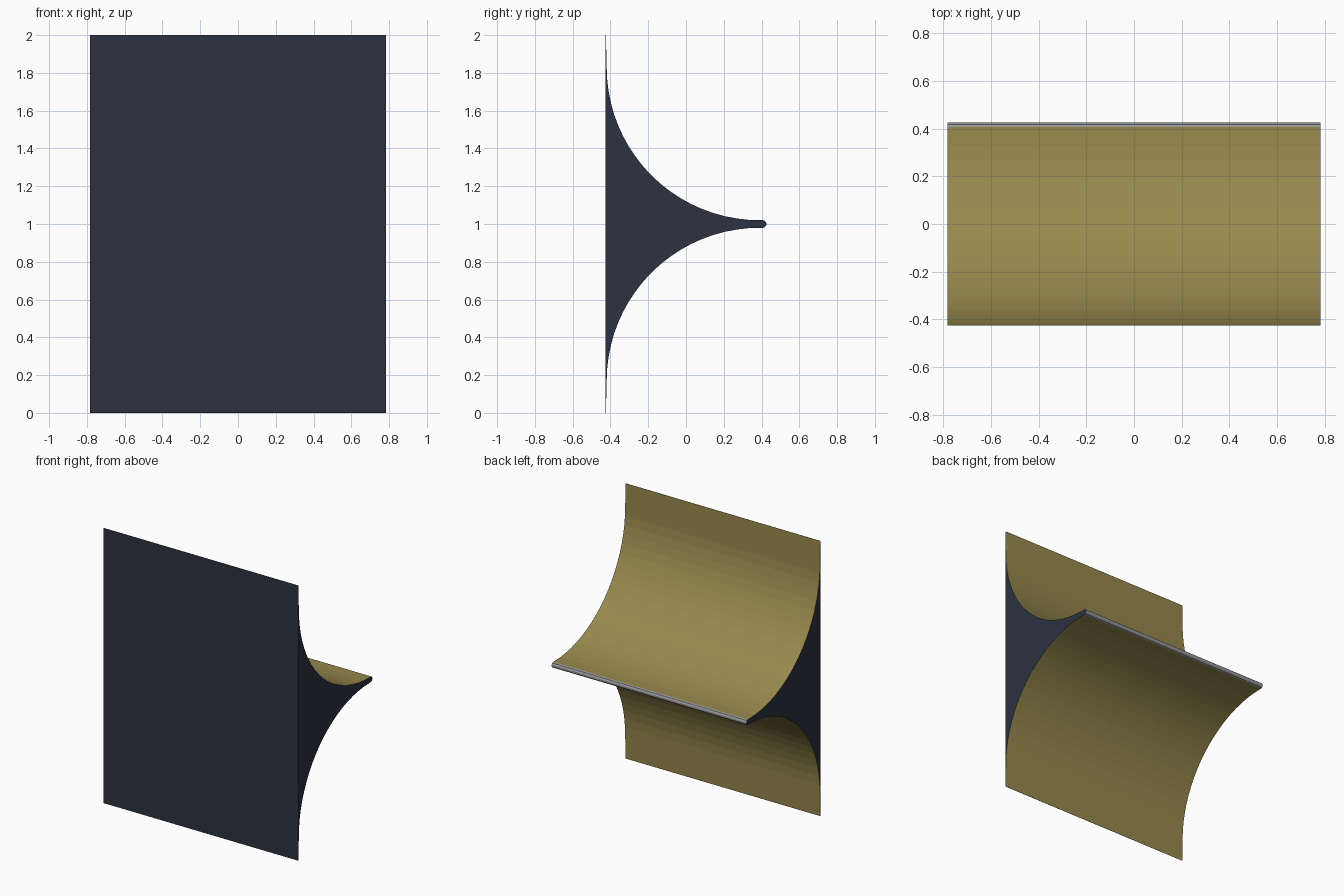
import bpy, bmesh
from math import cos, sin, pi

if "Cube" in bpy.data.objects:
    bpy.data.objects.remove(bpy.data.objects["Cube"])

HALF_W = 0.783          # half length along x
FRONT, BACK = -0.425, 0.425
MID, TIP_Y, TIP_H = 1.0, 0.407, 0.02
SEGS = 20


def material(name, rgb):
    mat = bpy.data.materials.new(name)
    mat.diffuse_color = (*rgb, 1)
    mat.use_nodes = True
    mat.node_tree.nodes["Principled BSDF"].inputs["Base Color"].default_value = mat.diffuse_color
    return mat


def prism(name, profile, mats, face_mat):
    """Extrude a (y, z) profile along x, with capped ends."""
    bm = bmesh.new()
    base = bm.faces.new([bm.verts.new((-HALF_W, y, z)) for y, z in profile])
    ext = bmesh.ops.extrude_face_region(bm, geom=[base], use_keep_orig=True)
    verts = [v for v in ext["geom"] if isinstance(v, bmesh.types.BMVert)]
    bmesh.ops.translate(bm, verts=verts, vec=(2 * HALF_W, 0, 0))
    bmesh.ops.recalc_face_normals(bm, faces=bm.faces)
    for f in bm.faces:
        f.material_index = face_mat(f)
    mesh = bpy.data.meshes.new(name)
    bm.to_mesh(mesh)
    bm.free()
    for m in mats:
        mesh.materials.append(m)
    obj = bpy.data.objects.new(name, mesh)
    bpy.context.collection.objects.link(obj)
    return obj


def flat_mat(f):
    """Dark on the ends and the front, the second material elsewhere."""
    return 0 if abs(f.normal.x) > 0.9 or f.normal.y < -0.9999 else 1


dark = material("dark_blue", (0.025, 0.032, 0.053))
gold = material("gold", (0.31, 0.25, 0.075))
grey = material("grey", (0.31, 0.31, 0.32))

# Upper half of the cove: thin top edge, slight taper, then a quarter arc
CY, CZ, R = 0.39, 1.83, 0.81
upper = [(FRONT + 0.001, 2.0)]
for i in range(SEGS + 1):
    a = pi + i / SEGS * pi / 2
    upper.append((CY + R * cos(a), CZ + R * sin(a)))
upper.append((TIP_Y, MID + TIP_H))

# Mirror the cove below, closing along the flat front
lower = [(y, 2 * MID - z) for y, z in reversed(upper)]
profile = [(FRONT, 2.0)] + upper + lower + [(FRONT, 0.0)]
prism("coved_body", profile, (dark, gold), flat_mat)

# Grey nosing strip along the narrow back edge
prism("edge_strip", [(TIP_Y, MID - TIP_H), (0.418, MID - 0.016),
                     (BACK, MID - 0.005), (BACK, MID + 0.005),
                     (0.418, MID + 0.016), (TIP_Y, MID + TIP_H)],
      (dark, grey), flat_mat)
